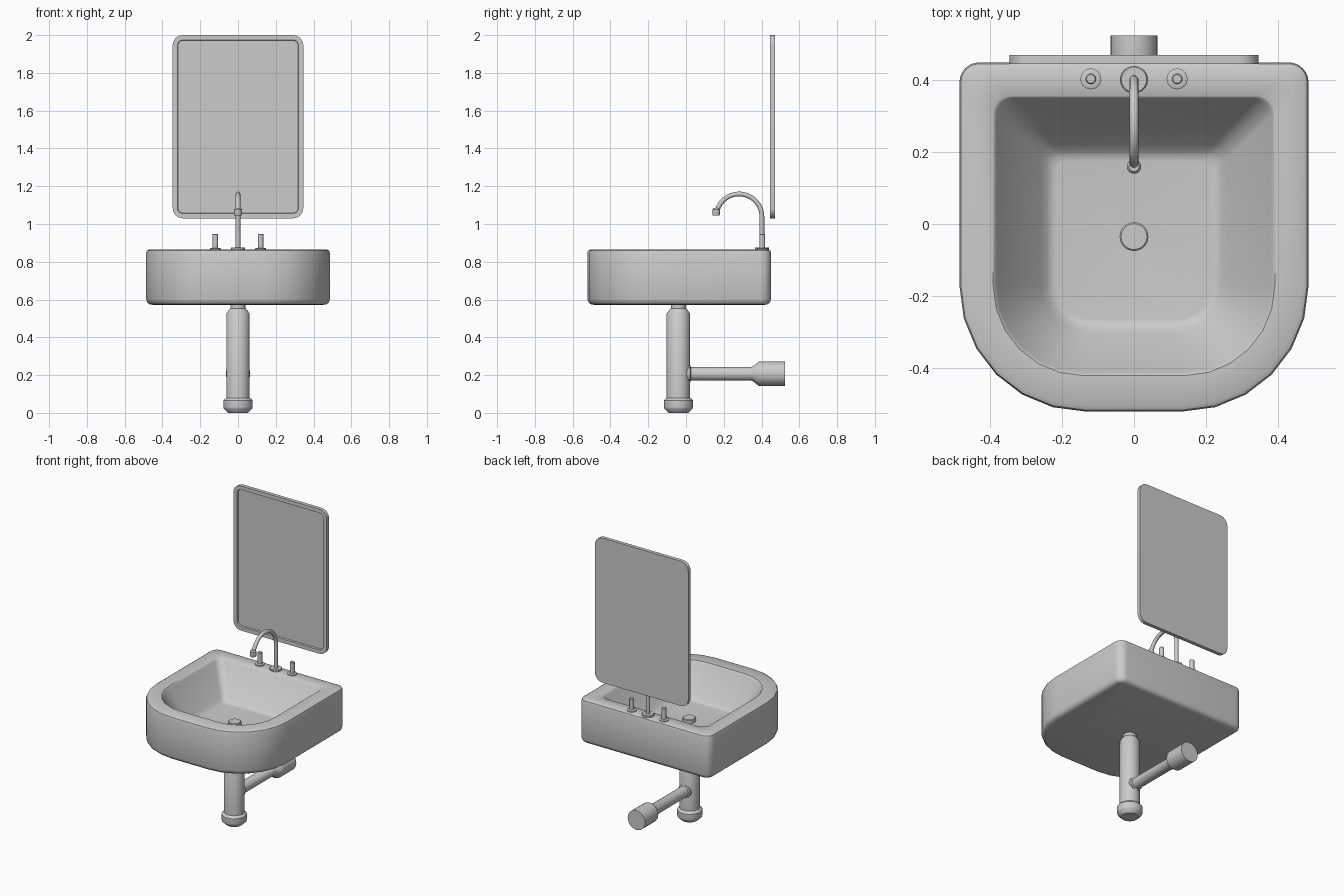
import bpy, bmesh
from math import sin, cos, pi, radians

cube = bpy.data.objects.get("Cube")
if cube:
    bpy.data.objects.remove(cube, do_unlink=True)

GREY = (0.6, 0.6, 0.6, 1)
mat = bpy.data.materials.new("light grey")
mat.use_nodes = True
mat.diffuse_color = GREY
mat.node_tree.nodes["Principled BSDF"].inputs["Base Color"].default_value = GREY


def outline(half, low, high, r_low, r_high, steps=6):
    """Rounded outline with separate radii for its low and high corners."""
    corners = [(half - r_high, high - r_high, r_high, 0),
               (r_high - half, high - r_high, r_high, 1),
               (r_low - half, low + r_low, r_low, 2),
               (half - r_low, low + r_low, r_low, 3)]
    return [(cx + r * cos((q + i / steps) * pi / 2), cy + r * sin((q + i / steps) * pi / 2))
            for cx, cy, r, q in corners for i in range(steps + 1)]


def loft(name, rings):
    """Skin a stack of matching rings and cap both ends."""
    bm = bmesh.new()
    loops = [[bm.verts.new(p) for p in ring] for ring in rings]
    for a, b in zip(loops, loops[1:]):
        for i in range(len(a)):
            j = (i + 1) % len(a)
            bm.faces.new((a[i], a[j], b[j], b[i]))
    bm.faces.new(loops[0])
    bm.faces.new(loops[-1])
    bmesh.ops.recalc_face_normals(bm, faces=bm.faces)
    mesh = bpy.data.meshes.new(name)
    bm.to_mesh(mesh)
    bm.free()
    mesh.materials.append(mat)
    obj = bpy.data.objects.new(name, mesh)
    bpy.context.collection.objects.link(obj)
    bpy.ops.object.select_all(action='DESELECT')
    obj.select_set(True)
    bpy.context.view_layer.objects.active = obj
    bpy.ops.object.shade_smooth_by_angle(angle=radians(35))
    return obj


def turned(name, profile, x, y, sides=32):
    """Round part from (radius, height) pairs on a vertical axis."""
    return loft(name, [[(x + r * cos(2 * pi * i / sides), y + r * sin(2 * pi * i / sides), z)
                        for i in range(sides)] for r, z in profile])


# Basin: outer shell from underside up to the rim, as (inset, height)
rings = []
for d, z in [(0.035, 0.572), (0.018, 0.575), (0.006, 0.584), (0, 0.602),
             (0, 0.848), (0.004, 0.859), (0.015, 0.865)]:
    rings.append([(x, y, z) for x, y in
                  outline(0.486 - d, -0.522 + d, 0.45 - d, 0.35 - d, 0.055 - d)])

# Basin: bowl blended from rim opening to floor, as (blend, height)
rim = (0.392, -0.422, 0.357, 0.25, 0.05)
floor = (0.215, -0.265, 0.175, 0.1, 0.03)
for t, z in [(0, 0.865), (0.03, 0.861), (0.06, 0.85), (0.75, 0.69),
             (0.84, 0.672), (0.92, 0.662), (1, 0.66)]:
    shape = [a + (b - a) * t for a, b in zip(rim, floor)]
    rings.append([(x, y, z) for x, y in outline(*shape)])
loft("basin", rings)

# Drain plug
turned("drain", [(0.04, 0.65), (0.04, 0.68), (0.036, 0.684)], 0, -0.035)

# Mirror with a thin raised frame, as (inset, depth)
loft("mirror", [[(x, y, z) for x, z in
                 outline(0.346 - d, 1.03 + d, 2 - d, 0.055 - d, 0.055 - d)]
                for d, y in [(0, 0.47), (0, 0.446), (0.026, 0.446), (0.028, 0.458)]])

# Tap handles
for side, x in (("right", -0.12), ("left", 0.12)):
    turned(side + "_handle", [(0.029, 0.86), (0.029, 0.871), (0.026, 0.873), (0.015, 0.873),
                              (0.015, 0.944), (0.012, 0.948)], x, 0.404, 24)

# Spout: base, curved pipe and nozzle
turned("spout_base", [(0.038, 0.86), (0.038, 0.873), (0.035, 0.876)], 0, 0.402)
curve = bpy.data.curves.new("spout_pipe", 'CURVE')
curve.dimensions = '3D'
curve.bevel_depth = 0.0125
curve.bevel_resolution = 4
curve.use_fill_caps = True
path = [(0.402, 0.865)] + [(0.281 + 0.121 * cos(a), 1.038 + 0.121 * sin(a))
                           for a in (radians(170) * i / 20 for i in range(21))]
spline = curve.splines.new('POLY')
spline.points.add(len(path) - 1)
for point, (y, z) in zip(spline.points, path):
    point.co = (0, y, z, 1)
curve.materials.append(mat)
bpy.context.collection.objects.link(bpy.data.objects.new("spout_pipe", curve))
turned("spout_nozzle", [(0.018, 1.045), (0.02, 1.05), (0.02, 1.078), (0.014, 1.086)],
       0, 0.16, 24)

# Waste trap body with its bottom cap
turned("trap_body", [(0.052, 0), (0.075, 0.022), (0.077, 0.03), (0.077, 0.066), (0.07, 0.074),
                     (0.062, 0.08), (0.062, 0.525), (0.045, 0.55), (0.04, 0.553),
                     (0.04, 0.58)], 0, -0.04)

# Outlet pipe running back to the wall with a wide end
pipe = turned("outlet_pipe", [(0.044, 0), (0.044, 0.022), (0.036, 0.026), (0.036, 0.345),
                              (0.04, 0.355), (0.064, 0.385), (0.065, 0.392), (0.065, 0.525)], 0, 0)
pipe.rotation_euler.x = radians(-90)
pipe.location.z = 0.207
